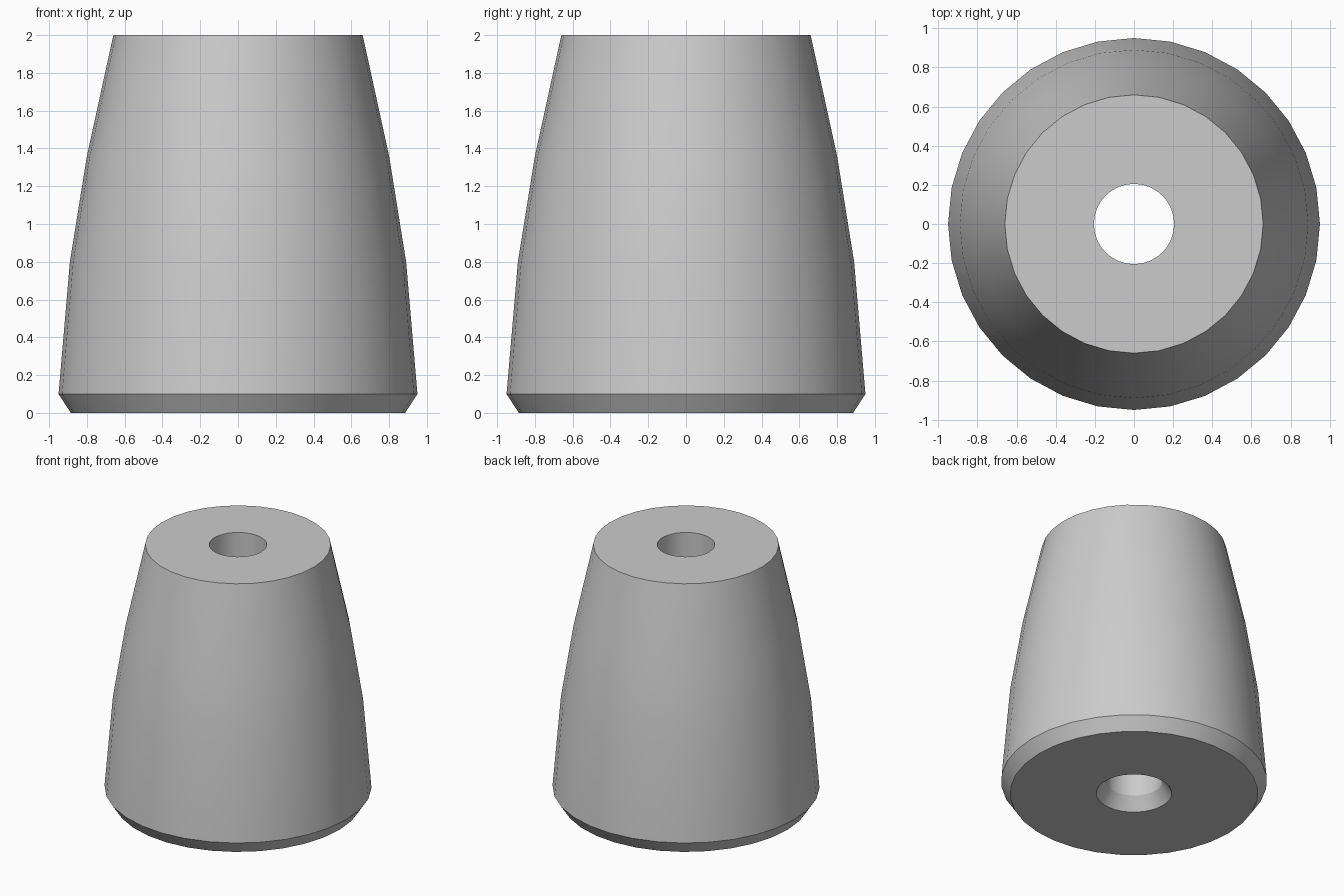
import bpy, bmesh, math

if "Cube" in bpy.data.objects:
    bpy.data.objects.remove(bpy.data.objects["Cube"], do_unlink=True)

SIDES = 32

# Plain grey material
grey = bpy.data.materials.new("plain_grey")
grey.use_nodes = True
colour = (0.6, 0.6, 0.6, 1)
grey.diffuse_color = colour
grey.node_tree.nodes["Principled BSDF"].inputs["Base Color"].default_value = colour

# Closed profile (radius, height): outer wall upward, then bore downward
profile = [(0.885, 0), (0.95, 0.1), (0.89, 0.8), (0.8, 1.36), (0.66, 2),
           (0.205, 2), (0.205, 0.1), (0.27, 0)]


def lathe(name, points, material):
    """Revolve a closed profile around z."""
    bm = bmesh.new()
    rings = []
    for r, z in points:
        angles = [math.tau * i / SIDES for i in range(SIDES)]
        rings.append([bm.verts.new((r * math.cos(a), r * math.sin(a), z)) for a in angles])
    for k, low in enumerate(rings):
        high = rings[(k + 1) % len(rings)]
        for i in range(SIDES):
            j = (i + 1) % SIDES
            bm.faces.new((low[i], low[j], high[j], high[i]))
    bmesh.ops.recalc_face_normals(bm, faces=bm.faces)
    mesh = bpy.data.meshes.new(name)
    bm.to_mesh(mesh)
    bm.free()
    mesh.materials.append(material)
    obj = bpy.data.objects.new(name, mesh)
    bpy.context.collection.objects.link(obj)
    return obj


# Tapered foot with chamfered base and countersunk through hole
foot = lathe("tapered_foot", profile, grey)
bpy.ops.object.select_all(action="DESELECT")
foot.select_set(True)
bpy.context.view_layer.objects.active = foot
bpy.ops.object.shade_smooth_by_angle(angle=math.radians(30))
